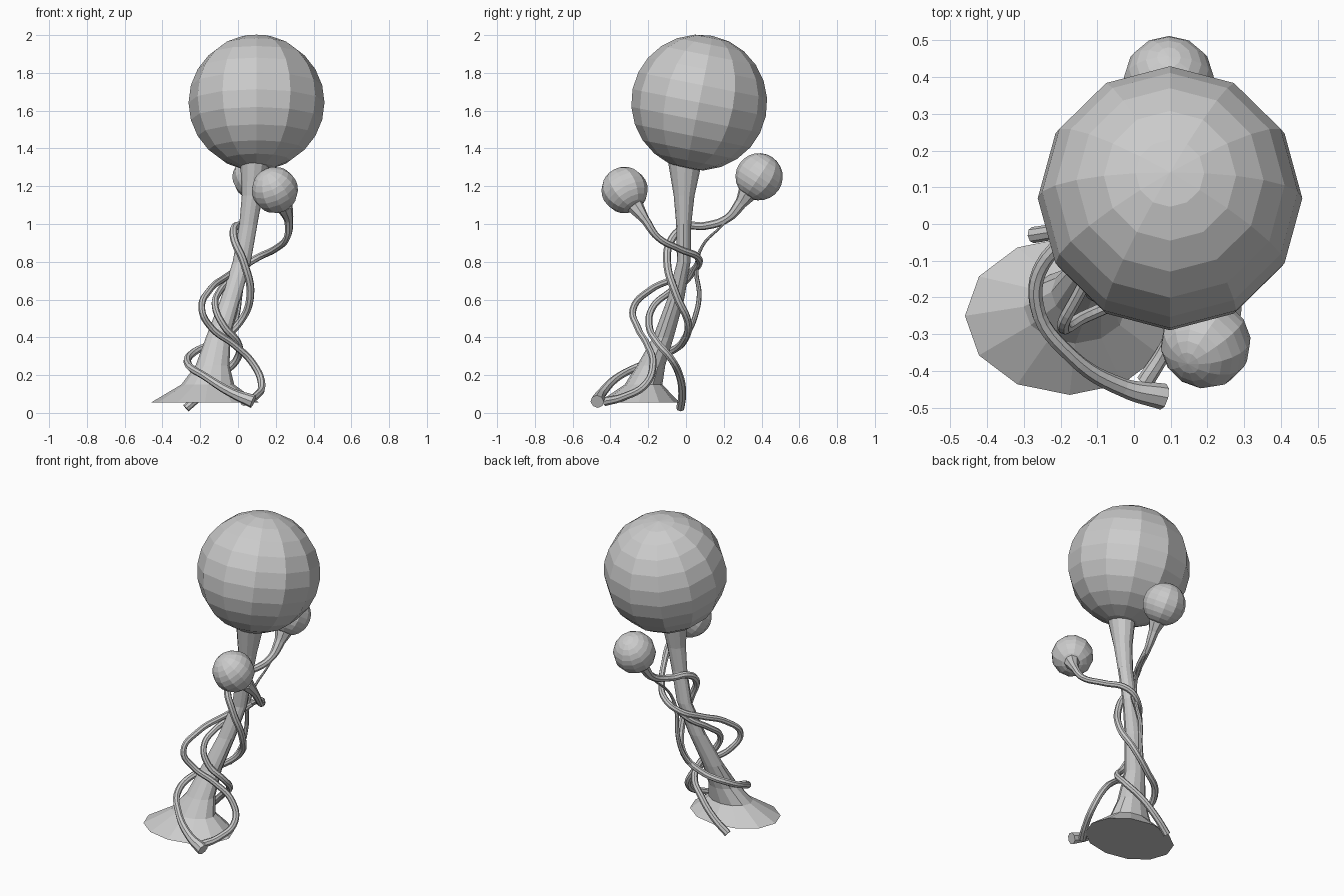
import bpy, bmesh
from math import cos, sin, pi
from mathutils import Vector


def finish(name, bm):
    bmesh.ops.recalc_face_normals(bm, faces=bm.faces)
    me = bpy.data.meshes.new(name)
    bm.to_mesh(me)
    bm.free()
    ob = bpy.data.objects.new(name, me)
    bpy.context.collection.objects.link(ob)
    return ob


def ball(name, centre, radius, axis):
    bm = bmesh.new()
    bmesh.ops.create_uvsphere(bm, u_segments=12, v_segments=12, radius=radius)
    ob = finish(name, bm)
    ob.location = centre
    ob.rotation_euler = Vector((0, 0, 1)).rotation_difference(Vector(axis)).to_euler()
    return ob


def vine(name, points):
    """Tube through (x, y, z, radius) points."""
    cu = bpy.data.curves.new(name, 'CURVE')
    cu.dimensions = '3D'
    cu.bevel_depth = 1.0
    cu.bevel_resolution = 2
    cu.resolution_u = 6
    cu.use_fill_caps = True
    sp = cu.splines.new('BEZIER')
    sp.bezier_points.add(len(points) - 1)
    for bp, (x, y, z, r) in zip(sp.bezier_points, points):
        bp.co = (x, y, z)
        bp.radius = r
        bp.handle_left_type = bp.handle_right_type = 'AUTO'
    sp.use_smooth = False
    ob = bpy.data.objects.new(name, cu)
    bpy.context.collection.objects.link(ob)
    return ob


# Leaning trunk with flared foot: z, centre x, centre y, radius x, radius y
sections = [
    (0.055, -0.175, -0.25, 0.285, 0.215),
    (0.15, -0.16, -0.225, 0.14, 0.10),
    (0.25, -0.135, -0.185, 0.09, 0.075),
    (0.40, -0.105, -0.12, 0.065, 0.055),
    (0.60, -0.04, -0.055, 0.053, 0.045),
    (0.80, 0.02, -0.012, 0.048, 0.036),
    (1.00, 0.055, -0.012, 0.048, 0.04),
    (1.15, 0.075, -0.01, 0.055, 0.055),
    (1.33, 0.09, -0.005, 0.078, 0.09),
]
bm = bmesh.new()
rings = []
for z, cx, cy, rx, ry in sections:
    rings.append([bm.verts.new((cx + rx * cos(2 * pi * i / 12), cy + ry * sin(2 * pi * i / 12), z))
                  for i in range(12)])
for a, b in zip(rings, rings[1:]):
    for i in range(12):
        j = (i + 1) % 12
        bm.faces.new((a[i], a[j], b[j], b[i]))
bm.faces.new(rings[0])
bm.faces.new(rings[-1])
finish("trunk", bm)

# Round crown and two small bulbs
ball("crown", (0.098, 0.07, 1.643), 0.36, (0, 0.2, 1))
ball("front_bulb", (0.195, -0.325, 1.18), 0.123, (-0.4, -0.45, 0.8))
ball("back_bulb", (0.095, 0.387, 1.25), 0.125, (0, 0.55, 0.83))

# Vine from the front foot, around the trunk to the back bulb
vine("back_bulb_vine", [
    (0.08, -0.47, 0.06, 0.036), (-0.03, -0.445, 0.105, 0.025), (-0.17, -0.36, 0.19, 0.02),
    (-0.265, -0.22, 0.26, 0.02), (-0.235, -0.09, 0.32, 0.02), (-0.10, -0.01, 0.385, 0.02),
    (0.01, 0.01, 0.48, 0.02), (0.065, -0.05, 0.62, 0.021), (0.03, -0.10, 0.80, 0.021),
    (-0.02, -0.075, 0.92, 0.021), (-0.015, 0.0, 0.985, 0.021), (0.04, 0.10, 0.99, 0.021),
    (0.08, 0.22, 1.03, 0.022), (0.093, 0.29, 1.11, 0.032), (0.095, 0.33, 1.17, 0.055)])

# Outer looping vine to the front bulb
vine("front_bulb_vine", [
    (0.03, -0.43, 0.06, 0.024), (0.09, -0.33, 0.085, 0.02), (0.125, -0.21, 0.155, 0.02),
    (0.08, -0.175, 0.26, 0.019), (-0.02, -0.205, 0.36, 0.018), (-0.14, -0.255, 0.45, 0.018),
    (-0.192, -0.28, 0.55, 0.018), (-0.15, -0.19, 0.65, 0.018), (-0.07, -0.05, 0.715, 0.018),
    (0.01, 0.05, 0.765, 0.019), (0.10, 0.065, 0.82, 0.019), (0.20, -0.04, 0.87, 0.018),
    (0.26, -0.15, 0.93, 0.018), (0.268, -0.215, 1.02, 0.024), (0.245, -0.27, 1.095, 0.045)])

# Inner vine rising from the back left
vine("inner_vine", [
    (-0.275, -0.03, 0.025, 0.022), (-0.19, -0.02, 0.10, 0.021), (-0.09, -0.035, 0.20, 0.02),
    (0.0, -0.085, 0.295, 0.02), (0.0, -0.15, 0.37, 0.019), (-0.075, -0.195, 0.46, 0.019),
    (-0.12, -0.175, 0.56, 0.018), (-0.10, -0.085, 0.64, 0.018), (-0.03, 0.01, 0.71, 0.018),
    (0.06, 0.06, 0.79, 0.015)])

# Thin tendril up the back
vine("thin_tendril", [
    (-0.06, 0.0, 0.40, 0.014), (-0.01, 0.045, 0.50, 0.014), (0.01, 0.07, 0.62, 0.013),
    (0.03, 0.055, 0.76, 0.011), (0.055, 0.085, 0.88, 0.008), (0.085, 0.20, 1.0, 0.006),
    (0.093, 0.27, 1.08, 0.008)])
